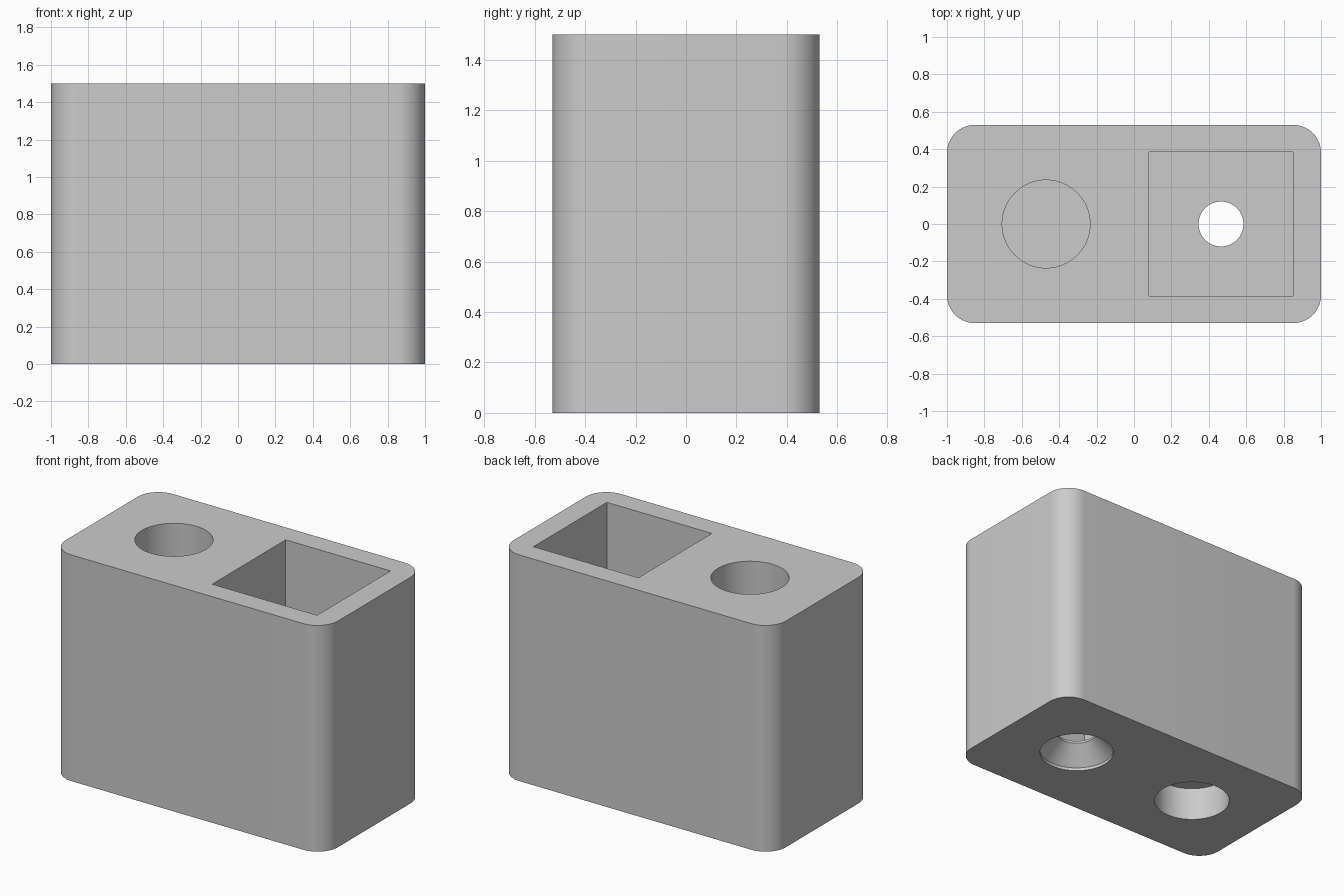
import bpy
import bmesh
from math import cos, sin, pi, radians

cube = bpy.data.objects.get("Cube")
if cube:
    bpy.data.objects.remove(cube, do_unlink=True)

WIDTH, DEPTH, HEIGHT, CORNER = 2.0, 1.06, 1.5, 0.15
BORE_X, POCKET_X = -0.47, 0.465

grey = bpy.data.materials.new("plain grey")
grey.use_nodes = True
grey.diffuse_color = (0.6, 0.6, 0.6, 1)
grey.node_tree.nodes["Principled BSDF"].inputs["Base Color"].default_value = (0.6, 0.6, 0.6, 1)


def stack(name, rings):
    """Closed solid skinned over a list of equal-sized point rings, bottom to top."""
    bm = bmesh.new()
    loops = [[bm.verts.new(p) for p in ring] for ring in rings]
    n = len(loops[0])
    for low, high in zip(loops, loops[1:]):
        for i in range(n):
            j = (i + 1) % n
            bm.faces.new((low[i], low[j], high[j], high[i]))
    bm.faces.new(loops[0][::-1])
    bm.faces.new(loops[-1])
    mesh = bpy.data.meshes.new(name)
    bm.to_mesh(mesh)
    bm.free()
    obj = bpy.data.objects.new(name, mesh)
    bpy.context.collection.objects.link(obj)
    mesh.materials.append(grey)
    return obj


def turned(name, x, profile, sides=64):
    """Round solid about a vertical axis from (radius, height) pairs."""
    return stack(name, [[(x + r * cos(2 * pi * i / sides), r * sin(2 * pi * i / sides), z)
                         for i in range(sides)] for r, z in profile])


def rounded_ring(z, steps=16):
    ring = []
    for quarter, (sx, sy) in enumerate([(1, 1), (-1, 1), (-1, -1), (1, -1)]):
        for i in range(steps + 1):
            a = (quarter + i / steps) * pi / 2
            ring.append((sx * (WIDTH / 2 - CORNER) + CORNER * cos(a),
                         sy * (DEPTH / 2 - CORNER) + CORNER * sin(a), z))
    return ring


def square_ring(x, half, z):
    return [(x + sx * half, sy * half, z) for sx, sy in [(1, 1), (-1, 1), (-1, -1), (1, -1)]]


# Rounded block
block = stack("holder_block", [rounded_ring(0), rounded_ring(HEIGHT)])

# Square pocket, round bore, blind recess below, countersunk screw hole
cutters = [
    stack("square_pocket", [square_ring(POCKET_X, 0.385, z) for z in (0.15, HEIGHT + 0.1)]),
    turned("round_bore", BORE_X, [(0.235, 0.38), (0.235, HEIGHT + 0.1)]),
    turned("bottom_recess", BORE_X, [(0.232, -0.1), (0.232, 0.22)]),
    turned("screw_hole", POCKET_X, [(0.228, -0.1), (0.228, 0.02), (0.12, 0.135), (0.12, 0.3)]),
]
for cutter in cutters:
    cutter.hide_render = True
    cut = block.modifiers.new(cutter.name, 'BOOLEAN')
    cut.operation = 'DIFFERENCE'
    cut.solver = 'EXACT'
    cut.object = cutter

# Apply the cuts and drop the cutters
bpy.context.view_layer.objects.active = block
for modifier in list(block.modifiers):
    bpy.ops.object.modifier_apply(modifier=modifier.name)
for cutter in cutters:
    bpy.data.objects.remove(cutter, do_unlink=True)

bpy.ops.object.select_all(action='DESELECT')
block.select_set(True)
bpy.ops.object.shade_smooth_by_angle(angle=radians(30))
